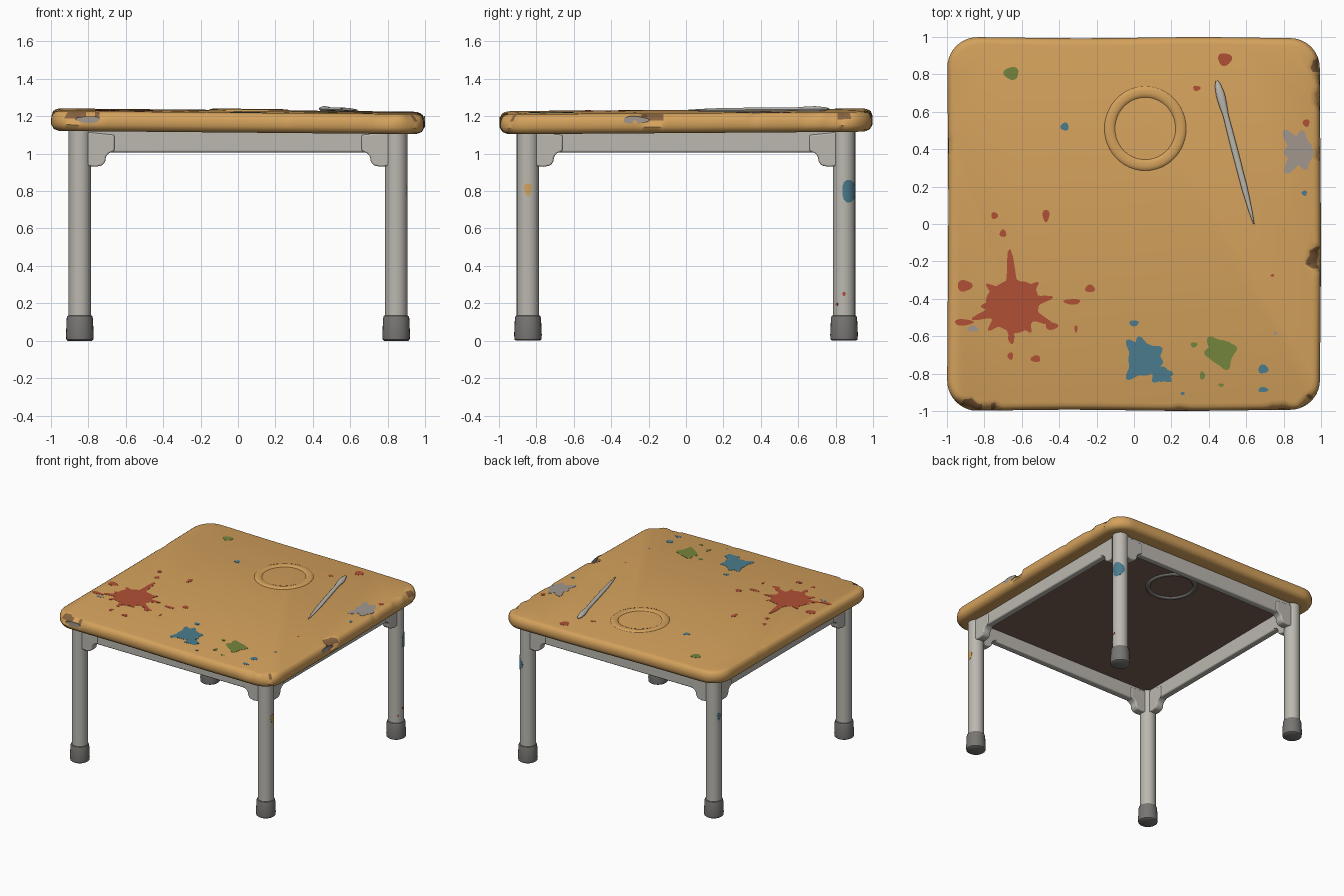
import bpy, bmesh, math
from mathutils import Vector
from math import sin, cos, pi, atan2, hypot

if "Cube" in bpy.data.objects:
    bpy.data.objects.remove(bpy.data.objects["Cube"])


def mat(name, r, g, b):
    m = bpy.data.materials.new(name)
    m.diffuse_color = (r, g, b, 1)
    m.use_nodes = True
    m.node_tree.nodes["Principled BSDF"].inputs["Base Color"].default_value = m.diffuse_color
    return m


TAN = mat("tan wood", 0.66, 0.36, 0.108)
CHIP = mat("chipped brown", 0.25, 0.125, 0.05)
UNDER = mat("brown underside", 0.2, 0.125, 0.092)
STEEL = mat("pale grey metal", 0.5, 0.48, 0.435)
FOOT = mat("dark grey rubber", 0.185, 0.18, 0.17)
RED = mat("red paint", 0.44, 0.08, 0.036)
BLUE = mat("blue paint", 0.07, 0.2, 0.265)
GREEN = mat("green paint", 0.18, 0.235, 0.046)
GREY = mat("warm grey paint", 0.36, 0.31, 0.275)

TOP, THICK = 1.226, 0.107


def tilt(x, y):
    """The top sits slightly crooked on its legs."""
    return 0.007 * y - 0.009 * x


def make(name, bm, mats, bevel=0, angle=40):
    bmesh.ops.recalc_face_normals(bm, faces=bm.faces)
    me = bpy.data.meshes.new(name)
    bm.to_mesh(me)
    bm.free()
    for m in mats:
        me.materials.append(m)
    ob = bpy.data.objects.new(name, me)
    bpy.context.collection.objects.link(ob)
    if bevel:
        b = ob.modifiers.new("soft edges", 'BEVEL')
        b.width, b.segments, b.limit_method = bevel, 3, 'ANGLE'
    bpy.ops.object.select_all(action='DESELECT')
    ob.select_set(True)
    bpy.context.view_layer.objects.active = ob
    bpy.ops.object.shade_smooth_by_angle(angle=math.radians(angle))
    return ob


def loft(bm, rings, caps=True):
    """Skin a list of closed point rings."""
    vr = [[bm.verts.new(p) for p in r] for r in rings]
    n = len(vr[0])
    for a, b in zip(vr, vr[1:]):
        for i in range(n):
            bm.faces.new((a[i], a[(i + 1) % n], b[(i + 1) % n], b[i]))
    if caps:
        bm.faces.new(vr[0][::-1])
        bm.faces.new(vr[-1])


def lathe(name, x, y, profile, m, n=24):
    bm = bmesh.new()
    loft(bm, [[(x + r * cos(2 * pi * i / n), y + r * sin(2 * pi * i / n), z)
               for i in range(n)] for r, z in profile])
    return make(name, bm, [m])


# Tabletop: rounded square outline with worn, chipped upper edge
R = 0.16
outline = []
for c in range(4):
    a0 = c * pi / 2
    sx, sy = ((1, 1), (-1, 1), (-1, -1), (1, -1))[c]
    cen = Vector((sx * (0.995 - R), sy * (0.995 - R)))
    for i in range(11):
        n = Vector((cos(a0 + i * pi / 20), sin(a0 + i * pi / 20)))
        outline.append((cen + n * R, n))
    n = Vector((cos(a0 + pi / 2), sin(a0 + pi / 2)))
    d = Vector((-n.y, n.x))
    for i in range(1, 70):
        outline.append((cen + n * R + d * (2 * (0.995 - R) * i / 70), n))

# chips: x, y, reach, depth
chips = [(1, -0.19, 0.07, 0.05), (1, 0.83, 0.08, 0.02), (1, 0.66, 0.05, 0.015),
         (1, 0.37, 0.04, 0.012), (-0.88, -0.97, 0.09, 0.03), (-0.76, -1, 0.05, 0.02),
         (0.78, -1, 0.07, 0.014), (0.25, -1, 0.05, 0.006), (0.93, -0.94, 0.06, 0.02),
         (-1, 0.42, 0.06, 0.006)]


def wear(p):
    return max(d * max(0, 1 - (hypot(p.x - x, p.y - y) / r) ** 2) for x, y, r, d in chips)


rings, worn = [], [wear(p) for p, n in outline]
for inset, h, w in ((0.145, 0, 0), (0.04, 0, 0), (0.014, 0.010, 0), (0, 0.034, 0),
                    (0, 0.068, 0.4), (0.010, 0.094, 1), (0.022, 0.102, 1.1), (0.04, THICK, 1)):
    ring = []
    for (p, n), k in zip(outline, worn):
        jag = 1 + 0.3 * sin(90 * (p.x + p.y))
        wob = 0.003 * sin(5 * p.x + 3 * p.y) if inset < 0.1 else 0
        q = p - n * (inset + wob + k * w * jag)
        ring.append((q.x, q.y, TOP - THICK + h + tilt(q.x, q.y)))
    rings.append(ring)
bm = bmesh.new()
loft(bm, rings)
bm.faces.ensure_lookup_table()
N = len(outline)
for i, f in enumerate(bm.faces):
    if i == 7 * N:
        f.material_index = 2          # underside panel
    elif 4 * N <= i < 6 * N and worn[i % N] > 0.017:
        f.material_index = 1          # deepest chips only
make("tabletop", bm, [TAN, CHIP, UNDER])


# Cup ring pressed through the top, and its mark underneath
def torus(name, x, y, z, R, r, zs, m):
    bm = bmesh.new()
    n, k = 48, 10
    v = [[bm.verts.new((x + (R + r * cos(b)) * cos(a), y + (R + r * cos(b)) * sin(a) * 1.03,
                        z + r * zs * sin(b) + tilt(x + R * cos(a), y + R * sin(a))))
          for b in [2 * pi * j / k for j in range(k)]] for a in [2 * pi * i / n for i in range(n)]]
    for i in range(n):
        for j in range(k):
            i2, j2 = (i + 1) % n, (j + 1) % k
            bm.faces.new((v[i][j], v[i2][j], v[i2][j2], v[i][j2]))
    make(name, bm, [m], angle=60)


torus("cup_ring", 0.06, 0.51, TOP - 0.002, 0.19, 0.03, 0.38, TAN)
torus("under_ring", 0.06, 0.51, TOP - THICK, 0.175, 0.018, 0.7, FOOT)


# Paint marks: thin blobs whose outline bulges toward the given tips
def blob(name, m, cx, cy, r, tips=(), place=None, sx=1, sy=1, w=0.17, rows=3):
    place = place or (lambda u, v, h: (u, v, TOP + h + tilt(u, v)))
    n = 128 if tips else 16
    polar = [(atan2(y - cy, x - cx), hypot(x - cx, y - cy)) for x, y in tips]
    pts = []
    for i in range(n):
        a = 2 * pi * i / n
        q = r * (1 + 0.1 * sin(3 * a + 40 * cx))
        for ta, tl in polar:
            d = (a - ta + pi) % (2 * pi) - pi
            q = max(q, r + (tl - r) * math.exp(-(d / w) ** 2))
        pts.append((q * cos(a) * sx, q * sin(a) * sy))
    levels = [((k + 1) / rows, 0.0015) for k in range(rows)] + [(1, -0.002)]
    bm = bmesh.new()
    loft(bm, [[place(cx + s * u, cy + s * v, h) for u, v in pts] for s, h in levels], False)
    bm.verts.ensure_lookup_table()
    bm.faces.new(bm.verts[:n])
    make(name, bm, [m])


blob("red_splat", RED, -0.645, -0.435, 0.135,
     [(-0.665, -0.13), (-0.79, -0.32), (-0.87, -0.51), (-0.78, -0.57), (-0.66, -0.61),
      (-0.43, -0.54), (-0.43, -0.39), (-0.51, -0.31), (-0.82, -0.44), (-0.55, -0.58)], w=0.11)
blob("blue_splat", BLUE, 0.055, -0.725, 0.085,
     [(-0.04, -0.62), (0.025, -0.6), (0.15, -0.66), (0.155, -0.74), (-0.04, -0.83)], w=0.25)
blob("blue_splat_tail", BLUE, 0.14, -0.80, 0.04,
     [(0.21, -0.8), (0.10, -0.845), (0.2, -0.84), (0.1, -0.75)], w=0.35)
blob("green_splat", GREEN, 0.465, -0.685, 0.065,
     [(0.395, -0.605), (0.55, -0.66), (0.5, -0.78), (0.375, -0.69)], w=0.35)
blob("grey_splat", GREY, 0.885, 0.39, 0.07,
     [(0.80, 0.5), (0.9, 0.5), (0.96, 0.37), (0.81, 0.27), (0.92, 0.29), (0.8, 0.38)], w=0.3)
drops = [(RED, -0.905, -0.33, .04, .03), (RED, -0.33, -0.415, .045, .015), (RED, -0.235, -0.345, .026, .02),
         (RED, -0.47, 0.045, .018, .033), (RED, -0.745, 0.045, .018, .018), (RED, -0.70, -0.05, .018, .02),
         (RED, -0.66, -0.705, .015, .02), (RED, -0.525, -0.72, .026, .018), (RED, -0.91, -0.525, .05, .017),
         (RED, -0.655, -0.61, .017, .03), (RED, -0.44, -0.545, .034, .02), (RED, -0.31, -0.56, .008, .02),
         (RED, 0.485, 0.88, .037, .034), (RED, 0.335, 0.725, .02, .014), (RED, 0.92, 0.54, .018, .02),
         (RED, 0.74, -0.275, .01, .007), (BLUE, -0.37, 0.52, .022, .022), (BLUE, 0.0, -0.53, .025, .016),
         (BLUE, 0.69, -0.775, .027, .024), (BLUE, 0.69, -0.885, .026, .014), (BLUE, 0.91, 0.165, .014, .014),
         (BLUE, 0.26, -0.905, .012, .008), (GREEN, -0.655, 0.805, .04, .034), (GREEN, 0.32, -0.645, .018, .014),
         (GREEN, 0.365, -0.81, .014, .022), (GREEN, 0.465, -0.86, .015, .009), (GREY, -0.86, -0.56, .03, .016),
         (GREY, 0.755, -0.585, .01, .01)]
for i, (m, x, y, a, b) in enumerate(drops):
    blob(f"paint_drop_{i + 1}", m, x, y, 1, sx=a, sy=b, rows=1)

# Scuffs on the front and right edges
blob("front_scuff", GREY, -0.80, 1.182, 1, sx=0.065, sy=0.018,
     place=lambda u, v, h: (u, -0.995 - h, v))
blob("right_scuff", GREY, -0.27, 1.18, 1, sx=0.07, sy=0.02,
     place=lambda u, v, h: (0.996 + h, u, v))

# Paint brush lying on the top
bm = bmesh.new()
a, b = Vector((0.442, 0.765, TOP + 0.013)), Vector((0.64, 0.0, TOP + 0.006))
side = (b - a).cross(Vector((0, 0, 1))).normalized()
up = side.cross((b - a).normalized())
prof = [(0, .006), (.03, .016), (.1, .024), (.17, .021), (.24, .015), (.45, .017),
        (.75, .016), (.9, .01), (1, .003)]
loft(bm, [[a.lerp(b, t) + side * r * cos(q) + up * 0.65 * r * sin(q)
           for q in [2 * pi * i / 12 for i in range(12)]] for t, r in prof])
make("brush", bm, [STEEL])


# Rails and curved brackets: side profiles given a thickness
def slab(name, pts, axis, sgn, half, bevel):
    bm = bmesh.new()
    y = sgn * 0.85
    loft(bm, [[(u, y + o, z) if axis == 0 else (y + o, u, z) for u, z in pts]
              for o in (-half, half)])
    make(name, bm, [STEEL], bevel)


for axis, label in ((0, "x"), (1, "y")):
    for s in (-1, 1):
        slab(f"rail_{label}_{s}", [(-.84, 1.007), (.84, 1.007), (.84, 1.135), (-.84, 1.135)],
             axis, s, 0.028, 0.01)
        for e in (-1, 1):
            pts = [(.86, .94), (.76, .93), (.725, .937), (.71, .955), (.705, .985),
                   (.69, 1.002), (.66, 1.015), (.66, 1.10), (.86, 1.12)]
            slab(f"bracket_{label}_{s}_{e}", [(e * u, z) for u, z in pts], axis, s, 0.034, 0.008)

# Legs with rubber feet
LX, LR = 0.845, 0.06
for sx in (-1, 1):
    for sy in (-1, 1):
        n = ("front" if sy < 0 else "back") + ("_left" if sx < 0 else "_right")
        lathe(n + "_leg", sx * LX, sy * LX, [(LR, 0.1), (LR, 1.13)], STEEL)
        lathe(n + "_foot", sx * LX, sy * LX, [(.064, 0), (.072, .006), (.074, .03), (.070, .12),
                                              (.066, .133), (.058, .137)], FOOT)


# Paint on the legs, wrapped round the tube
def on_leg(sx, sy):
    return lambda u, v, h: (sx * LX + (LR + h) * cos(u / LR), sy * LX + (LR + h) * sin(u / LR), v)


for i, (m, sx, sy, ang, z, a, b) in enumerate([
        (BLUE, 1, 1, 0.6, 0.80, .05, .06), (TAN, 1, -1, 0, 0.81, .02, .035),
        (BLUE, -1, 1, 2.9, 0.83, .018, .03), (RED, 1, 1, 0, 0.25, .009, .011),
        (RED, 1, 1, -0.7, 0.195, .008, .009)]):
    blob(f"leg_paint_{i + 1}", m, ang * LR, z, 1, sx=a, sy=b, rows=5, place=on_leg(sx, sy))
